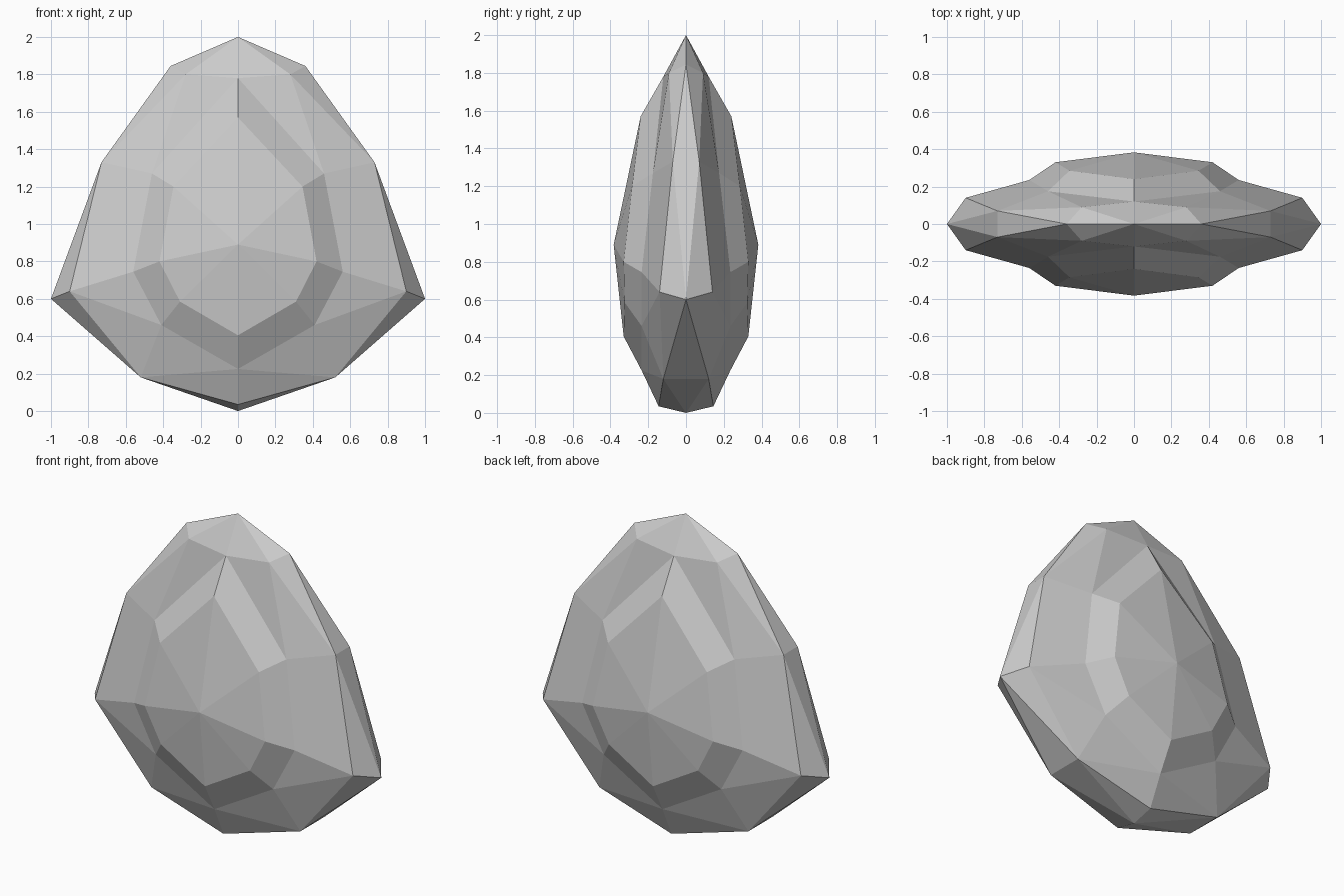
import bpy
import bmesh

cube = bpy.data.objects.get("Cube")
if cube:
    bpy.data.objects.remove(cube, do_unlink=True)

# Stone colour
stone = bpy.data.materials.new("pale_grey_stone")
stone.use_nodes = True
colour = (0.6, 0.6, 0.6, 1)
stone.diffuse_color = colour
stone.node_tree.nodes["Principled BSDF"].inputs["Base Color"].default_value = colour

bm = bmesh.new()


def point(x, depth, z):
    return bm.verts.new((x, -depth, z))


def facet(*corners):
    bm.faces.new(corners)


# One quarter of the stone: right half of the front side
centre = point(0, .383, .89)
inner = [point(*p) for p in ((0, .24, 1.57), (.345, .285, 1.2), (.42, .33, .8),
                             (.31, .325, .585), (0, .33, .405))]
outer = [point(*p) for p in ((0, .12, 1.78), (.46, .175, 1.27), (.56, .235, .745),
                             (.41, .235, .46), (0, .235, .225))]

# Rim corners
tip = point(0, 0, 2)
crown = point(.28, .09, 1.8)
shoulder = point(.36, 0, 1.845)
upper = point(.73, .07, 1.33)
upper_mid = point(.73, 0, 1.33)
side = point(.9, .14, .64)
side_tip = point(1, 0, .6)
lower = point(.52, .12, .18)
lower_mid = point(.52, 0, .18)
base = point(0, .145, .035)
base_tip = point(0, 0, 0)

# Raised face: a fan in the middle and a bevelled band around it
for i in range(len(inner) - 1):
    facet(centre, inner[i], inner[i + 1])
    facet(inner[i], outer[i], outer[i + 1], inner[i + 1])

# Crown facets
facet(tip, shoulder, crown)
facet(tip, crown, outer[0])
facet(crown, shoulder, upper)
facet(crown, upper, outer[1])
facet(crown, outer[1], outer[0])

# Flank and base facets
facet(upper, side, outer[2], outer[1])
facet(outer[2], side, outer[3])
facet(side, lower, outer[3])
facet(outer[3], lower, outer[4])
facet(outer[4], lower, base)

# Edge facets, cut at the middle plane
facet(shoulder, upper_mid, upper)
facet(upper, upper_mid, side_tip)
facet(upper, side_tip, side)
facet(side, side_tip, lower)
facet(lower, side_tip, lower_mid)
facet(lower, lower_mid, base_tip)
facet(lower, base_tip, base)

# Mirror left to right, then front to back
for axis in (0, 1):
    copy = bmesh.ops.duplicate(bm, geom=bm.verts[:] + bm.edges[:] + bm.faces[:])["geom"]
    for v in copy:
        if isinstance(v, bmesh.types.BMVert):
            v.co[axis] *= -1
    bmesh.ops.remove_doubles(bm, verts=bm.verts[:], dist=0.001)
bmesh.ops.recalc_face_normals(bm, faces=bm.faces[:])

mesh = bpy.data.meshes.new("faceted_stone")
bm.to_mesh(mesh)
bm.free()
mesh.materials.append(stone)
bpy.context.collection.objects.link(bpy.data.objects.new("faceted_stone", mesh))
